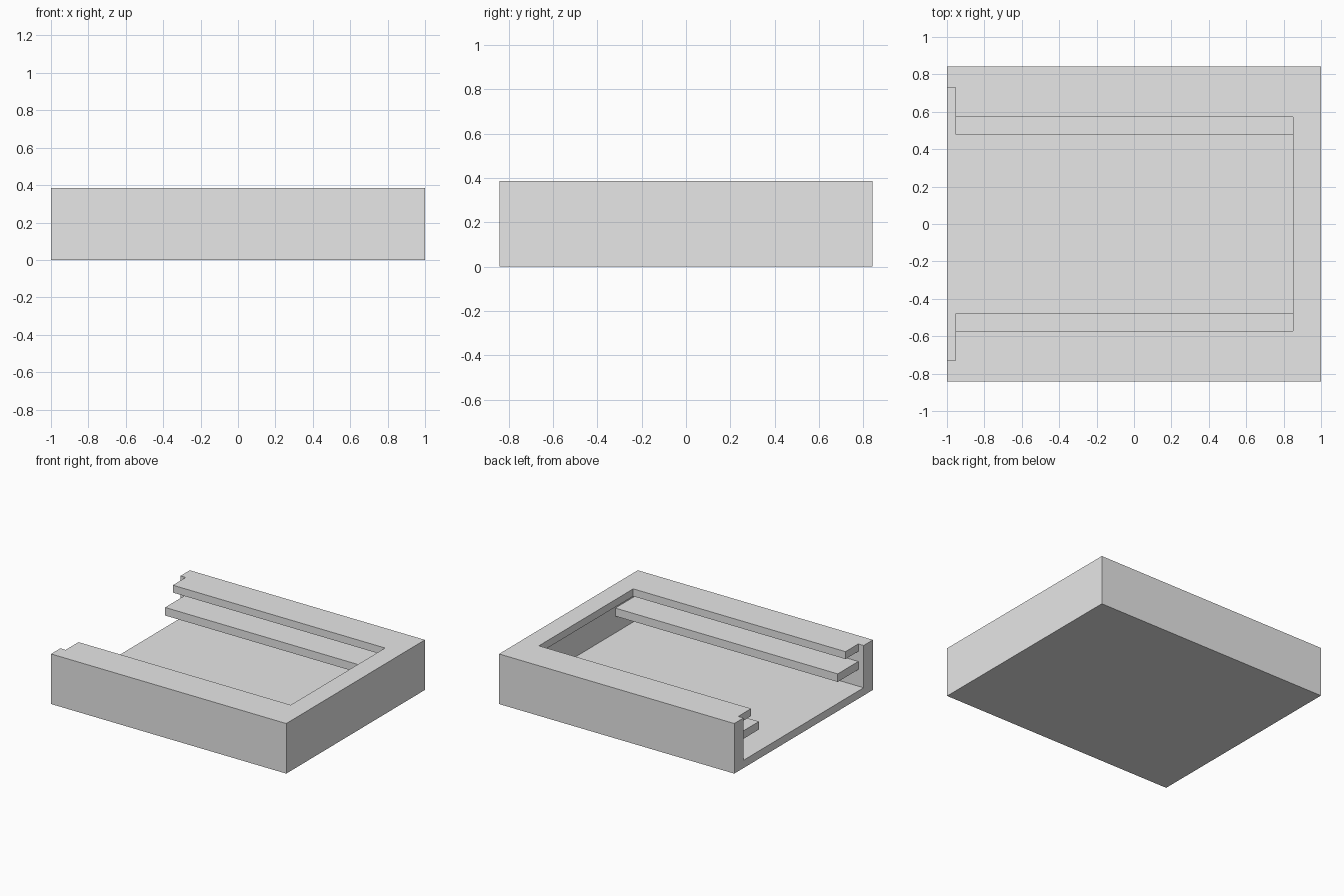
import bpy
import bmesh
from mathutils import Vector

cube = bpy.data.objects.get("Cube")
if cube:
    bpy.data.objects.remove(cube, do_unlink=True)

# Overall size and shared levels
HALF_X, HALF_Y, HEIGHT = 1.0, 0.842, 0.385
FLOOR = 0.06
LEDGE_BOTTOM, LEDGE_TOP = 0.188, 0.25
LIP_BOTTOM = 0.328
WALL_Y, LEDGE_Y, LIP_Y = 0.729, 0.479, 0.573
END_X, LIP_X, NOTCH_X = 0.936, 0.85, -0.955
OUT = -1.2   # cutters run out through the open end
UP = 0.5     # and out through the top

grey = bpy.data.materials.new("light_grey")
grey.use_nodes = True
grey.diffuse_color = (0.8, 0.8, 0.8, 1)
grey.node_tree.nodes["Principled BSDF"].inputs["Base Color"].default_value = (0.8, 0.8, 0.8, 1)


def box(name, x0, x1, half_y, z0, z1):
    """Box between two x and two z values, symmetric in y."""
    bm = bmesh.new()
    bmesh.ops.create_cube(bm, size=1)
    bmesh.ops.scale(bm, vec=Vector((x1 - x0, 2 * half_y, z1 - z0)), verts=bm.verts)
    bmesh.ops.translate(bm, vec=Vector(((x0 + x1) / 2, 0, (z0 + z1) / 2)), verts=bm.verts)
    mesh = bpy.data.meshes.new(name)
    bm.to_mesh(mesh)
    bm.free()
    mesh.materials.append(grey)
    obj = bpy.data.objects.new(name, mesh)
    bpy.context.collection.objects.link(obj)
    return obj


# Solid block
tray = box("slotted_tray", -HALF_X, HALF_X, HALF_Y, 0, HEIGHT)

# Hollows that leave the floor, the two side ledges and the overhanging lip
cutters = [
    box("lower_chamber", OUT, END_X, WALL_Y, FLOOR, LEDGE_BOTTOM),
    box("upper_slot", OUT, END_X, WALL_Y, LEDGE_TOP, LIP_BOTTOM),
    box("gap_between_ledges", OUT, END_X, LEDGE_Y, 0.12, 0.3),
    box("top_opening", OUT, LIP_X, LIP_Y, 0.3, UP),
    box("entrance_notch", OUT, NOTCH_X, WALL_Y, 0.1, UP),
]
bpy.context.view_layer.objects.active = tray
for cutter in cutters:
    cutter.hide_render = True
    mod = tray.modifiers.new(cutter.name, 'BOOLEAN')
    mod.operation = 'DIFFERENCE'
    mod.solver = 'EXACT'
    mod.object = cutter
    bpy.ops.object.modifier_apply(modifier=mod.name)
    bpy.data.objects.remove(cutter, do_unlink=True)
